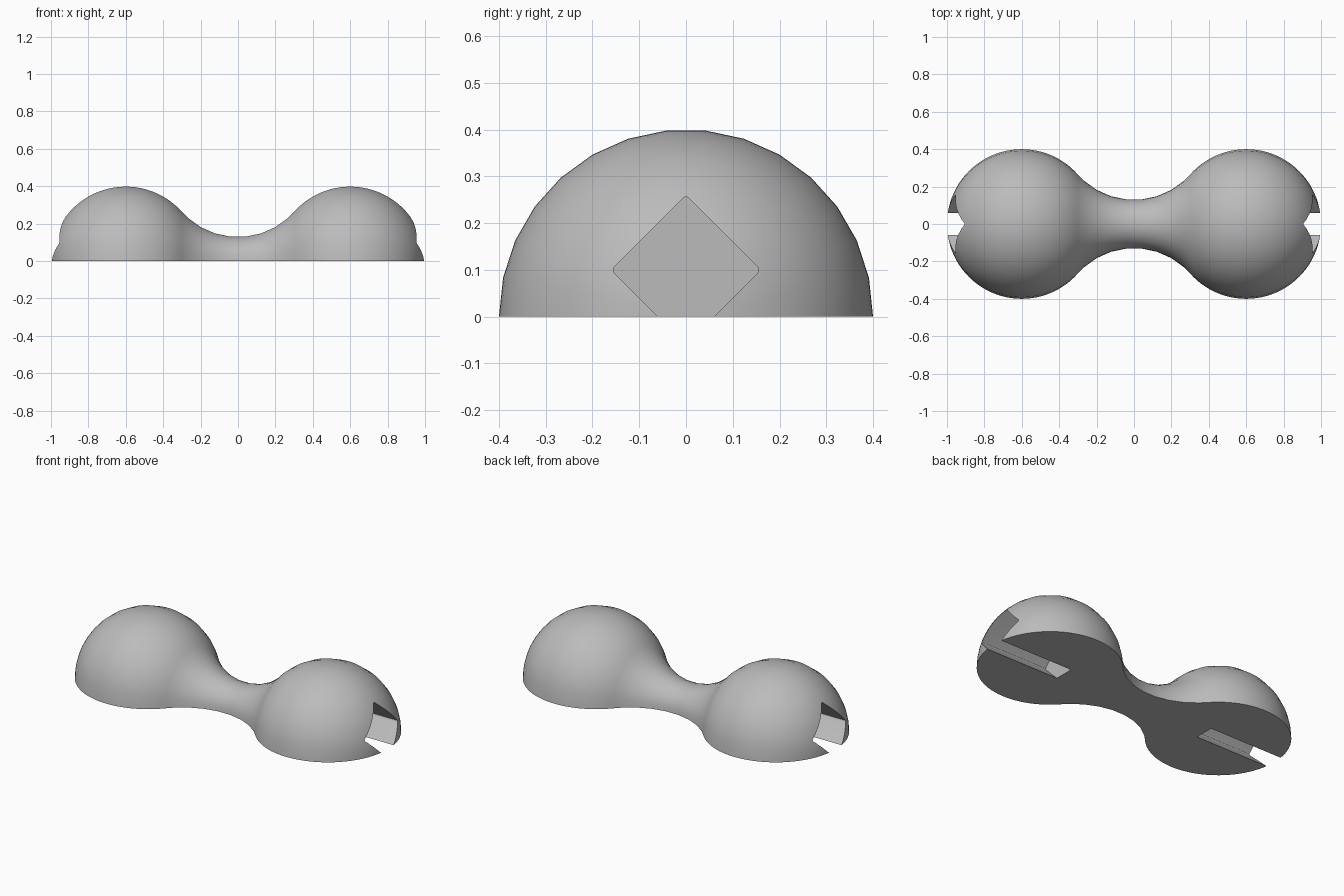
import bpy, bmesh, math

if "Cube" in bpy.data.objects:
    bpy.data.objects.remove(bpy.data.objects["Cube"])

R, BALL_X, SIDES = 0.4, 0.6, 30
NECK_Z = math.sqrt((2 * R) ** 2 - BALL_X ** 2)      # centre of the neck fillet
TANGENT = math.atan2(NECK_Z, BALL_X)                # ball and fillet meet here

grey = bpy.data.materials.new("grey")
grey.diffuse_color = (0.5, 0.5, 0.5, 1)
grey.use_nodes = True
grey.node_tree.nodes["Principled BSDF"].inputs["Base Color"].default_value = grey.diffuse_color


def make_object(name, bm):
    bmesh.ops.recalc_face_normals(bm, faces=bm.faces)
    mesh = bpy.data.meshes.new(name)
    bm.to_mesh(mesh)
    bm.free()
    mesh.materials.append(grey)
    ob = bpy.data.objects.new(name, mesh)
    bpy.context.collection.objects.link(ob)
    return ob


# Profile: ball, concave neck, ball (pole points excluded)
n = 34
sweep = math.pi - TANGENT
right = [(BALL_X + R * math.cos(sweep * i / n), R * math.sin(sweep * i / n))
         for i in range(1, n + 1)]
neck = [(R * math.sin(math.radians(a)), NECK_Z - R * math.cos(math.radians(a)))
        for a in (42, 30, 18, 6, -6, -18, -30, -42)]
profile = right + neck + [(-x, r) for x, r in reversed(right)]

# Half-lathed body with a flat underside
bm = bmesh.new()
poles = [bm.verts.new((s * (BALL_X + R), 0, 0)) for s in (1, -1)]
half = SIDES // 2
cols = []
for k in range(half + 1):
    a = math.pi * k / half
    c, s = math.cos(a), (math.sin(a) if 0 < k < half else 0)
    cols.append([bm.verts.new((x, r * c, r * s)) for x, r in profile])
for a, b in zip(cols, cols[1:]):
    bm.faces.new((poles[0], a[0], b[0]))
    bm.faces.new((poles[1], b[-1], a[-1]))
    for i in range(len(profile) - 1):
        bm.faces.new((a[i], a[i + 1], b[i + 1], b[i]))
bm.faces.new([poles[0]] + cols[0] + [poles[1]] + cols[-1][::-1])
body = make_object("dumbbell_body", bm)

# Diamond sockets with slightly rounded corners, one in each end
for side in (1, -1):
    bm = bmesh.new()
    inner, outer = [], []
    for q in range(4):
        for d in (-45, -15, 15, 45):
            a, t = math.radians(90 * q), math.radians(90 * q + d)
            y = 0.145 * math.cos(a) + 0.0106 * math.cos(t)
            z = 0.1 + 0.145 * math.sin(a) + 0.0106 * math.sin(t)
            inner.append(bm.verts.new((side * 0.5, y, z)))
            outer.append(bm.verts.new((side * 1.1, y, z)))
    bm.faces.new(inner)
    bm.faces.new(outer)
    for i in range(len(inner)):
        j = (i + 1) % len(inner)
        bm.faces.new((inner[i], inner[j], outer[j], outer[i]))
    cutter = make_object("socket_cutter", bm)
    cutter.hide_render = True
    mod = body.modifiers.new("socket", 'BOOLEAN')
    mod.operation, mod.solver, mod.object = 'DIFFERENCE', 'EXACT', cutter
    bpy.context.view_layer.objects.active = body
    bpy.ops.object.modifier_apply(modifier=mod.name)
    bpy.data.objects.remove(cutter)

bpy.ops.object.select_all(action='DESELECT')
body.select_set(True)
bpy.context.view_layer.objects.active = body
bpy.ops.object.shade_smooth_by_angle(angle=math.radians(30))
